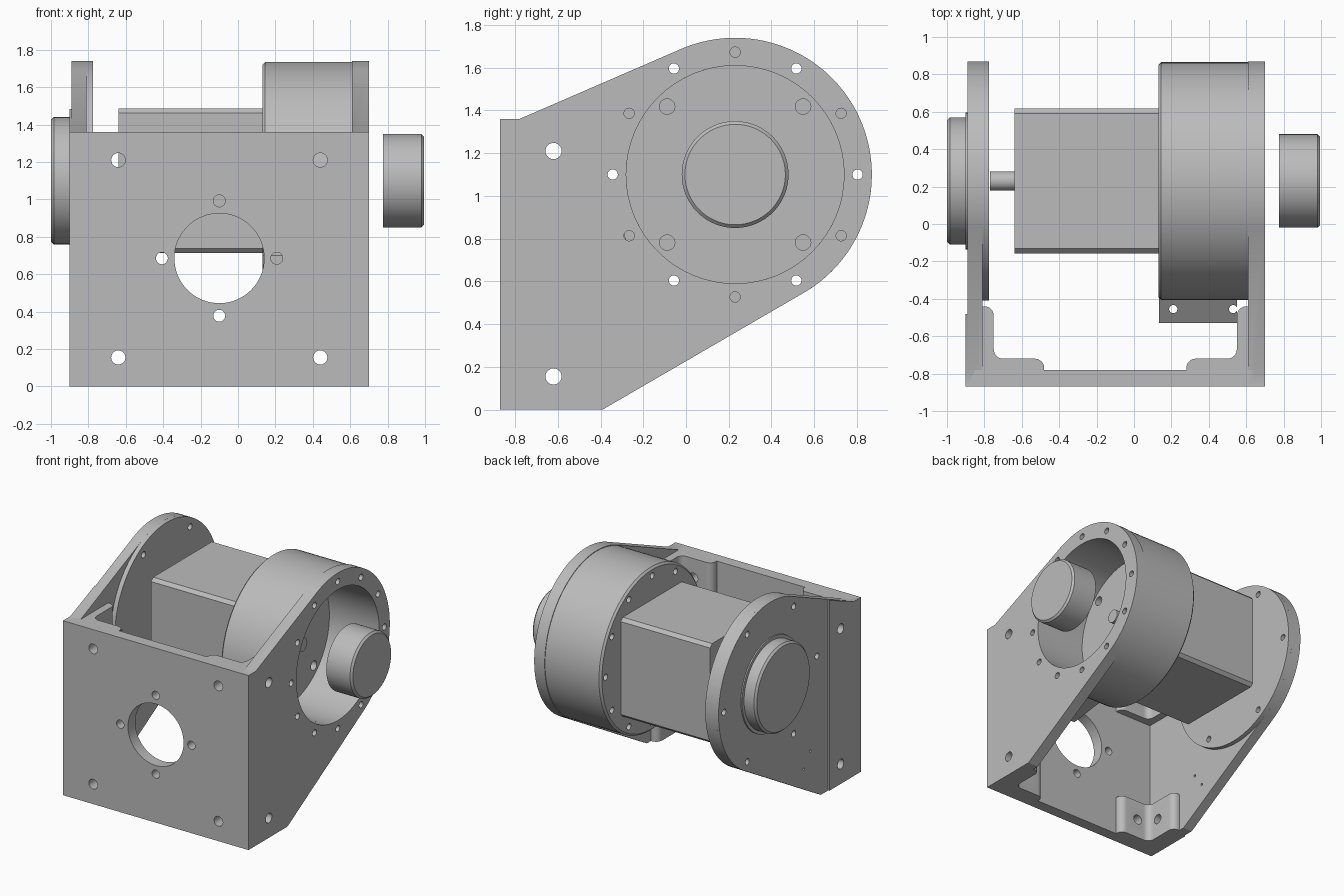
import bpy, bmesh, math
from mathutils import Matrix, Vector

cube = bpy.data.objects.get("Cube")
if cube:
    bpy.data.objects.remove(cube, do_unlink=True)

GREY = (0.5, 0.5, 0.5, 1)
metal = bpy.data.materials.new("machined grey")
metal.use_nodes = True
metal.diffuse_color = GREY
metal.node_tree.nodes["Principled BSDF"].inputs["Base Color"].default_value = GREY

CY, CZ, R = 0.23, 1.10, 0.64      # main axis (along x) and outer radius
BORE = 0.51
MID = -0.10                       # mid-plane of the bracket
TOP = 1.36


def make(name, bm):
    bmesh.ops.recalc_face_normals(bm, faces=bm.faces)
    mesh = bpy.data.meshes.new(name)
    bm.to_mesh(mesh)
    bm.free()
    mesh.materials.append(metal)
    ob = bpy.data.objects.new(name, mesh)
    bpy.context.collection.objects.link(ob)
    return ob


def prism(name, points, axis, a, b):
    """Extrude a 2D outline from a to b: (y, z) along x or (x, y) along z."""
    bm = bmesh.new()
    place = (lambda p: (a, *p)) if axis == "x" else (lambda p: (*p, a))
    face = bm.faces.new([bm.verts.new(place(p)) for p in points])
    new = bmesh.ops.extrude_face_region(bm, geom=[face])["geom"]
    step = Vector((b - a, 0, 0) if axis == "x" else (0, 0, b - a))
    bmesh.ops.translate(bm, vec=step, verts=[v for v in new if isinstance(v, bmesh.types.BMVert)])
    return make(name, bm)


def turn(name, profile, steps=96):
    """Revolve an (x, radius) profile about the main axis."""
    bm = bmesh.new()
    verts = [bm.verts.new((x, CY, CZ + r)) for x, r in profile]
    edges = [bm.edges.new(pair) for pair in zip(verts, verts[1:])]
    bmesh.ops.spin(bm, geom=verts + edges, cent=(0, CY, CZ), axis=(1, 0, 0),
                   angle=math.tau, steps=steps, use_duplicate=False)
    bmesh.ops.remove_doubles(bm, verts=bm.verts, dist=1e-4)
    return make(name, bm)


def drills(holes):
    """One cutter mesh; every hole is (axis, centre, radius, length)."""
    bm = bmesh.new()
    for axis, centre, radius, length in holes:
        turned = {"x": Matrix.Rotation(math.pi / 2, 4, "Y"),
                  "y": Matrix.Rotation(math.pi / 2, 4, "X"), "z": Matrix()}[axis]
        bmesh.ops.create_cone(bm, cap_ends=True, segments=64 if radius > 0.1 else 24,
                              radius1=radius, radius2=radius, depth=length,
                              matrix=Matrix.Translation(centre) @ turned)
    return make("cutter", bm)


def combine(ob, other, operation):
    mod = ob.modifiers.new("bool", "BOOLEAN")
    mod.operation, mod.object, mod.solver = operation, other, "EXACT"
    bpy.context.view_layer.objects.active = ob
    bpy.ops.object.modifier_apply(modifier=mod.name)
    bpy.data.objects.remove(other, do_unlink=True)


def rim(angle, radius):
    return CY + radius * math.cos(angle), CZ + radius * math.sin(angle)


def arc(cx, cy, r, start, end, n=6):
    return [(cx + r * math.cos(math.radians(start + (end - start) * i / n)),
             cy + r * math.sin(math.radians(start + (end - start) * i / n))) for i in range(n + 1)]


def tangent(point, side):
    dy, dz = point[0] - CY, point[1] - CZ
    return math.atan2(dz, dy) + side * math.acos(R / math.hypot(dy, dz))


# Side plate outline: straight front, tangents onto a round head
upper, lower = (-0.78, TOP), (-0.39, 0.0)
t0, t1 = tangent(lower, 1), tangent(upper, -1)
if t0 > t1:
    t0 -= math.tau
head = [rim(t0 + (t1 - t0) * i / 64, R) for i in range(65)]
outline = [(-0.87, 0), lower] + head + [upper, (-0.87, TOP)]

# Bracket: front plate, two side plates, inner disc and corner bosses
bracket = prism("bracket", outline, "x", 0.61, 0.70)
left_plate = prism("left_plate", outline, "x", -0.89, -0.81)
front_pad = prism("front_pad", [(-0.87, 0), (-0.48, 0), (-0.48, 1.484), upper, (-0.87, TOP)],
                  "x", -0.90, -0.85)
front_plate = prism("front_plate", [(-0.89, -0.87), (0.65, -0.87), (0.65, -0.78), (-0.89, -0.78)],
                    "z", 0, TOP)
disc = turn("disc", [(-0.87, 0), (-0.87, R), (-0.775, R), (-0.775, 0)])
# trim the pad where it would reach below the sloped lower edge
combine(left_plate, front_pad, "UNION")
combine(left_plate, disc, "UNION")
combine(bracket, front_plate, "UNION")
combine(bracket, left_plate, "UNION")

boss = ([(0.73, -0.80), (0.73, -0.44)] + arc(0.70, -0.49, 0.05, 90, 180)
        + arc(0.60, -0.67, 0.05, 0, -90) + arc(0.43, -0.77, 0.05, 90, 180) + [(0.38, -0.80)])
for side in (-1, 1):
    for z in (0, 1.05):
        # boss outline is measured from the bracket's mid-plane
        pts = [(MID + side * x, y) for x, y in boss]
        combine(bracket, prism("boss", pts, "z", z, z + 0.31), "UNION")

# Bracket holes
holes = [("x", (0.65, CY, CZ), BORE, 0.3), ("y", (MID, -0.83, 0.685), 0.24, 0.2)]
for i in range(4):
    a = i * math.pi / 2
    holes.append(("y", (MID + 0.307 * math.cos(a), -0.83, 0.685 + 0.307 * math.sin(a)), 0.032, 0.2))
for z in (0.155, 1.21):
    for side in (-1, 1):
        holes.append(("y", (MID + side * 0.54, -0.8, z), 0.038, 0.4))
        holes.append(("x", (MID + side * 0.73, -0.62, z), 0.038, 0.4))
for y, z in ((-0.26, 0.39), (-0.18, 0.28)):
    holes.append(("x", (-0.85, y, z), 0.01, 0.3))
for i in range(12):
    y, z = rim(i * math.pi / 6, 0.573)
    holes.append(("x", (0.65, y, z), 0.024, 0.3))
    if i % 2 == 0:
        holes.append(("x", (-0.83, y, z), 0.024, 0.3))
combine(bracket, drills(holes), "DIFFERENCE")

# Drum housing: a cup open towards the right plate, with a lug at its lower front
drum = turn("drum_housing", [(0.13, 0), (0.13, 0.62), (0.145, 0.635), (0.61, 0.635),
                             (0.61, BORE), (0.27, BORE), (0.27, 0)])
holes = [("x", (0.4, *rim(i * math.pi / 6, 0.573)), 0.024, 1) for i in range(12)]
holes += [("x", (0.27, *rim(math.pi / 4 + i * math.pi / 2, 0.45)), 0.036, 0.12) for i in range(4)]
combine(drum, drills(holes), "DIFFERENCE")
lug = prism("drum_lug", [(-0.53, 0.62), (-0.24, 0.66), (-0.30, 0.86), (-0.53, 0.70)], "x", 0.135, 0.55)
combine(lug, drills([("z", (x, -0.455, 0.7), 0.022, 0.4) for x in (0.21, 0.53)]), "DIFFERENCE")

# Motor body with chamfered edges, and its shaft
h, c = 0.387, 0.025
corners = [(h, h - c), (h - c, h), (c - h, h), (-h, h - c), (-h, c - h), (c - h, -h), (h - c, -h), (h, c - h)]
prism("motor_body", [(CY + y, CZ + z) for y, z in corners], "x", -0.64, 0.13)
turn("rear_shaft", [(-0.77, 0), (-0.77, 0.052), (-0.64, 0.052), (-0.64, 0)], 32)
turn("drive_shaft", [(0.27, 0), (0.27, 0.052), (0.40, 0.052), (0.40, 0)], 32)

# Left hub cap and free-standing output cap
turn("left_hub", [(-0.89, 0), (-0.89, 0.365), (-0.90, 0.365), (-0.90, 0.34), (-0.985, 0.34),
                  (-1.0, 0.325), (-1.0, 0)])
turn("output_cap", [(0.775, 0), (0.775, 0.25), (0.98, 0.25), (0.995, 0.235), (0.995, 0)])

# Smooth round walls, keep machined edges crisp
bpy.ops.object.select_all(action="DESELECT")
for ob in bpy.context.scene.objects:
    if ob.type == "MESH":
        ob.select_set(True)
        bpy.context.view_layer.objects.active = ob
bpy.ops.object.shade_smooth_by_angle(angle=math.radians(30))
